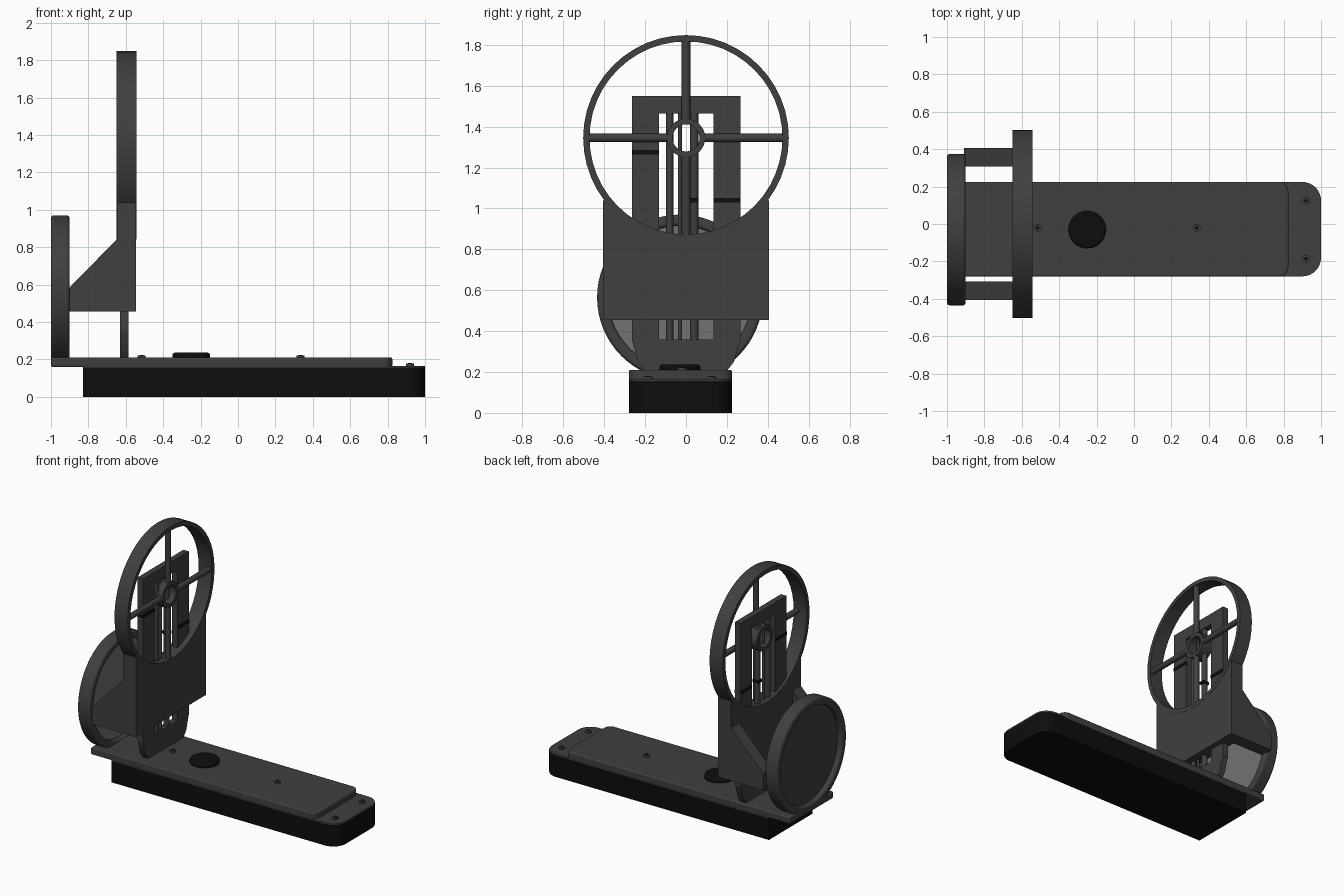
import bpy, bmesh, math
from mathutils import Vector

cube = bpy.data.objects.get("Cube")
if cube:
    bpy.data.objects.remove(cube)


def material(name, v):
    m = bpy.data.materials.new(name)
    m.use_nodes = True
    m.diffuse_color = (v, v, v, 1)
    m.node_tree.nodes["Principled BSDF"].inputs["Base Color"].default_value = (v, v, v, 1)
    return m


GREY = material("dark grey", 0.05)
BLACK = material("black", 0.004)
PALE = material("mid grey", 0.17)


def finish(name, bm, mat, bevel=0):
    bmesh.ops.recalc_face_normals(bm, faces=bm.faces)
    me = bpy.data.meshes.new(name)
    bm.to_mesh(me)
    bm.free()
    ob = bpy.data.objects.new(name, me)
    bpy.context.collection.objects.link(ob)
    me.materials.append(mat)
    if bevel:
        mod = ob.modifiers.new("bevel", "BEVEL")
        mod.width, mod.segments, mod.limit_method = bevel, 3, "ANGLE"
    bpy.ops.object.select_all(action="DESELECT")
    ob.select_set(True)
    bpy.context.view_layer.objects.active = ob
    bpy.ops.object.shade_smooth_by_angle(angle=math.radians(35))
    return ob


def prism(name, outline, axis, lo, hi, mat, bevel=0):
    """Extrude a 2D outline along x, y or z."""
    place = {"x": lambda a, b, t: (t, a, b), "y": lambda a, b, t: (a, t, b),
             "z": lambda a, b, t: (a, b, t)}[axis]
    bm = bmesh.new()
    face = bm.faces.new([bm.verts.new(place(a, b, lo)) for a, b in outline])
    new = bmesh.ops.extrude_face_region(bm, geom=[face])["geom"]
    move = Vector(place(0, 0, hi - lo))
    bmesh.ops.translate(bm, vec=move, verts=[v for v in new if isinstance(v, bmesh.types.BMVert)])
    return finish(name, bm, mat, bevel)


def rect(a0, a1, b0, b1):
    return [(a0, b0), (a1, b0), (a1, b1), (a0, b1)]


def arc(cx, cy, r, start, end, n):
    angles = [math.radians(start + (end - start) * i / n) for i in range(n + 1)]
    return [(cx + r * math.cos(t), cy + r * math.sin(t)) for t in angles]


def disc(cx, cy, r, n=48):
    return arc(cx, cy, r, 0, 360, n)[:-1]


def slab(x0, x1, y0, y1, r):
    """Rectangle rounded at its +x corners."""
    return ([(x0, y0)] + arc(x1 - r, y0 + r, r, -90, 0, 8)
            + arc(x1 - r, y1 - r, r, 0, 90, 8) + [(x0, y1)])


def ring(name, y, z, r_in, r_out, x0, x1, mat, n=48, bevel=0):
    """Square-section ring about the x axis."""
    bm = bmesh.new()
    loops = [[bm.verts.new((x, a, b)) for a, b in disc(y, z, r, n)]
             for x, r in ((x0, r_in), (x0, r_out), (x1, r_out), (x1, r_in))]
    for k in range(4):
        p, q = loops[k], loops[(k + 1) % 4]
        for i in range(n):
            j = (i + 1) % n
            bm.faces.new((p[i], p[j], q[j], q[i]))
    return finish(name, bm, mat, bevel)


# Base: black body, thin cover and raised lid
Y0, Y1, MID = -0.28, 0.225, -0.03
prism("base_body", slab(-0.83, 1, Y0, Y1, 0.1), "z", 0, 0.157, BLACK)
prism("base_cover", slab(-0.83, 1, Y0, Y1, 0.1), "z", 0.157, 0.166, GREY)
prism("base_lid", slab(-1, 0.825, Y0, Y1, 0.05), "z", 0.16, 0.21, GREY, 0.008)

# Knob and screws
prism("knob", disc(-0.25, MID, 0.1), "z", 0.2, 0.236, BLACK, 0.012)
for x, y, z in ((-0.515, -0.02, 0.21), (0.335, -0.02, 0.21), (0.92, 0.125, 0.166), (0.92, -0.185, 0.166)):
    prism("screw", disc(x, y, 0.021, 12), "z", z - 0.01, z + 0.012, GREY)
    prism("screw_socket", disc(x, y, 0.011, 6), "z", z + 0.01, z + 0.014, BLACK)

# Large round rim with its recessed dish
ZD = 0.565
ring("dish_rim", MID, ZD, 0.35, 0.405, -1, -0.9, GREY, 64, 0.015)
prism("dish_back", disc(MID, ZD, 0.36, 64), "x", -0.965, -0.945, GREY)
prism("dish_inner_face", disc(MID, ZD, 0.355, 64), "x", -0.945, -0.94, PALE)

# Upper wheel: rim, hub and spokes
ZW = 1.345
ring("wheel_rim", 0, ZW, 0.472, 0.503, -0.65, -0.543, GREY, 48)
ring("wheel_hub", 0, ZW, 0.066, 0.094, -0.64, -0.548, GREY, 32)
for z0, z1 in ((ZW + 0.085, ZW + 0.48), (ZW - 0.48, ZW - 0.085)):
    prism("upright_spoke", disc(-0.568, 0, 0.021, 16), "z", z0, z1, GREY)
for y0, y1 in ((-0.48, -0.085), (0.085, 0.48)):
    prism("cross_spoke", disc(-0.568, ZW, 0.021, 16), "y", y0, y1, GREY)

# Panel cradling the wheel, and its two side gussets
cradle = arc(0, ZW, 0.492, -38.5, -141.5, 24)
prism("cradle_panel", [(-0.405, 0.455), (0.405, 0.455), (0.405, 1.04)] + cradle + [(-0.405, 1.04)],
      "x", -0.648, -0.545, GREY)
gusset = [(-0.91, 0.455), (-0.62, 0.455), (-0.62, 0.87), (-0.65, 0.84), (-0.91, 0.575)]
for y0 in (-0.405, 0.308):
    prism("side_gusset", gusset, "y", y0, y0 + 0.097, GREY)

# Tall frame passing through the panel
for y0 in (-0.265, 0.135):
    prism("frame_column", rect(y0, y0 + 0.132, 0.35, 1.5), "x", -0.63, -0.585, GREY)
prism("frame_top", rect(-0.265, 0.267, 1.465, 1.55), "x", -0.63, -0.585, GREY)
prism("frame_foot", [(-0.265, 0.36), (-0.235, 0.25), (-0.2, 0.205), (0.2, 0.205), (0.235, 0.25), (0.267, 0.36)],
      "x", -0.63, -0.585, GREY)
for y, r in ((-0.08, 0.018), (-0.03, 0.01), (0.04, 0.02)):
    prism("frame_rod", disc(-0.608, y, r, 12), "z", 0.34, 1.48, GREY)
for y0, z in ((-0.265, 1.275), (0.135, 1.04)):
    prism("column_band", rect(y0, y0 + 0.132, z - 0.012, z + 0.012), "x", -0.632, -0.581, BLACK)
prism("rod_clip", rect(0.02, 0.06, 1.03, 1.05), "x", -0.632, -0.581, BLACK)
